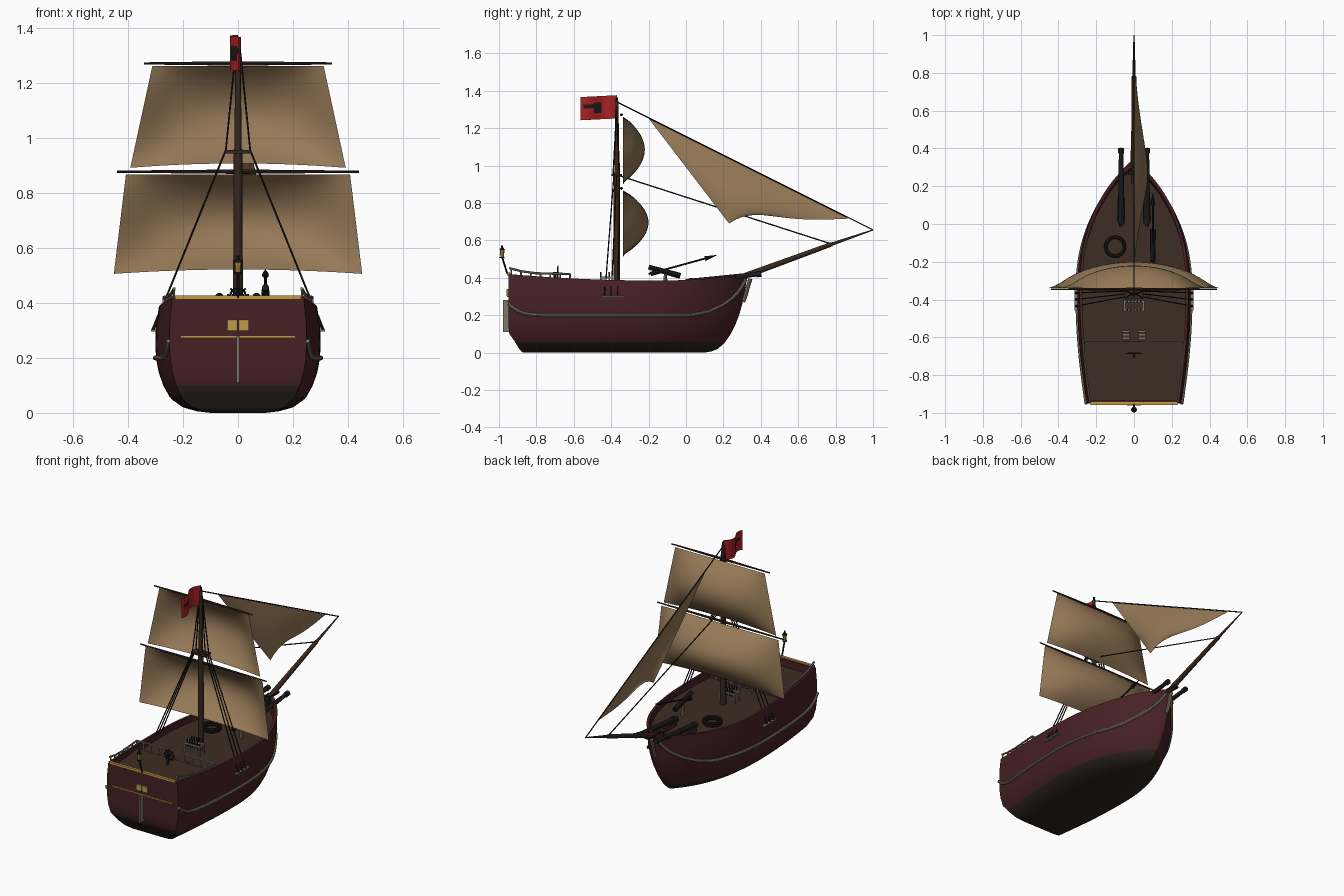
import bpy, bmesh, math
from mathutils import Vector

if "Cube" in bpy.data.objects:
    bpy.data.objects.remove(bpy.data.objects["Cube"])

def mat(name, r, g, b):
    m = bpy.data.materials.new(name)
    m.diffuse_color = (r, g, b, 1)
    m.use_nodes = True
    m.node_tree.nodes["Principled BSDF"].inputs["Base Color"].default_value = m.diffuse_color
    return m

MAROON = mat("maroon_paint", .062, .015, .018)
BOTTOM = mat("dark_bottom", .024, .017, .011)
DECK = mat("deck_brown", .046, .026, .017)
WOOD = mat("mast_wood", .036, .02, .013)
BLACK = mat("iron_black", .011, .010, .011)
ROPE = mat("rope_dark", .014, .010, .007)
TRIM = mat("weathered_trim", .22, .19, .14)
GOLD = mat("gold", .55, .32, .06)
SAIL = mat("sail_canvas", .30, .19, .095)
RED = mat("flag_red", .40, .015, .017)

def finish(name, bm, *mats):
    bmesh.ops.remove_doubles(bm, verts=bm.verts, dist=1e-5)
    me = bpy.data.meshes.new(name)
    bm.to_mesh(me)
    bm.free()
    for m in mats:
        me.materials.append(m)
    ob = bpy.data.objects.new(name, me)
    bpy.context.collection.objects.link(ob)
    return ob

def add_rod(bm, a, b, r1, r2=None, n=8):
    a, b = Vector(a), Vector(b)
    d = b - a
    M = d.to_track_quat('Z', 'Y').to_matrix().to_4x4()
    M.translation = (a + b) / 2
    bmesh.ops.create_cone(bm, cap_ends=True, segments=n, radius1=r1,
                          radius2=r1 if r2 is None else r2, depth=d.length, matrix=M)

def rods(name, m, *specs, n=8):
    bm = bmesh.new()
    for s in specs:
        add_rod(bm, *s, n=n)
    return finish(name, bm, m)

def boxes(name, m, *specs):
    """each spec: centre, size"""
    bm = bmesh.new()
    for c, s in specs:
        vs = bmesh.ops.create_cube(bm, size=1)['verts']
        for v in vs:
            v.co = Vector([v.co[i] * s[i] + c[i] for i in range(3)])
    return finish(name, bm, m)

def sheet(name, fn, nu, nv, *mats, rule=None):
    bm = bmesh.new()
    g = [[bm.verts.new(fn(i / nu, j / nv)) for j in range(nv + 1)] for i in range(nu + 1)]
    for i in range(nu):
        for j in range(nv):
            f = bm.faces.new((g[i][j], g[i + 1][j], g[i + 1][j + 1], g[i][j + 1]))
            if rule:
                f.material_index = rule(f.calc_center_median())
    return finish(name, bm, *mats)

def interp(tab, x, k=1):
    if x <= tab[0][0]:
        return tab[0][k]
    for p, q in zip(tab, tab[1:]):
        if x <= q[0]:
            return p[k] + (q[k] - p[k]) * (x - p[0]) / (q[0] - p[0])
    return tab[-1][k]

# Hull levels: height, half width, stern y, stem y
LV = [(0, .10, -.87, .10), (.006, .15, -.88, .135), (.02, .20, -.892, .17), (.05, .242, -.91, .205),
      (.06, .25, -.916, .212), (.10, .272, -.945, .24), (.15, .289, -.95, .265), (.2, .298, -.95, .285),
      (.25, .301, -.95, .30), (.32, .299, -.95, .315), (.4, .288, -.95, .33)]

def sheer(y):
    d = y + .15
    return .385 + (.035 * (d / .8) ** 2 if d < 0 else .035 * (d / .48) ** 2)

def plan(s):
    if s < .47:
        return 1 - .17 * ((.47 - s) / .47) ** 2
    return max(0, 1 - ((s - .47) / .53) ** 2.3) ** .8

def half(y, z):
    w, a, b = (interp(LV, z, k) for k in (1, 2, 3))
    return w * plan(min(1, max(0, (y - a) / (b - a))))

# Hull: lofted levels, then the inner bulwark and the deck
INNER = [(.4, .274, -.935, .305), (.345, .276, -.935, .29)]
bm = bmesh.new()
N = 40
secs = []
for i in range(N + 1):
    s = math.sin(math.pi / 2 * i / N)
    R = []
    for k, (z, w, a, b) in enumerate(LV + INNER):
        y = a + (b - a) * s
        zz = z if k == len(LV) + 1 else z + (sheer(y) - .4) * (z / .4) ** 2
        R.append((w * plan(s), y, zz))
    secs.append([[bm.verts.new((sg * x, y, z)) for x, y, z in R] for sg in (1, -1)])
def face(vs, m):
    bm.faces.new(vs).material_index = m
top = len(LV) + 1
for A, B in zip(secs, secs[1:]):
    for k in range(top):
        m = 1 if k < 4 else 0
        face((A[0][k], B[0][k], B[0][k + 1], A[0][k + 1]), m)
        face((A[1][k], A[1][k + 1], B[1][k + 1], B[1][k]), m)
    face((A[0][0], A[1][0], B[1][0], B[0][0]), 1)
    face((A[0][top], B[0][top], B[1][top], A[1][top]), 2)
R, L = secs[0]
for k in range(top):                       # transom
    face((R[k], R[k + 1], L[k + 1], L[k]), 1 if k < 5 else 0)
bmesh.ops.remove_doubles(bm, verts=bm.verts, dist=1e-4)
finish("hull", bm, MAROON, BOTTOM, DECK)

# Raised quarterdeck
sheet("quarterdeck", lambda u, v: ((2 * v - 1) * (half(-.935 + .315 * u, .4) - .014),
      -.935 + .315 * u, .372), 8, 2, DECK)
boxes("quarterdeck_bulkhead", DECK, ((0, -.622, .358), (.53, .006, .028)))

# Wale trim following the hull side
WALE = [(-.95, .262), (-.92, .235), (-.88, .213), (-.82, .202), (-.75, .2), (.03, .2), (.12, .218),
        (.2, .255), (.26, .30), (.295, .345), (.32, .39)]
def tube(name, pts, r, m):
    cu = bpy.data.curves.new(name, 'CURVE')
    cu.dimensions, cu.bevel_depth, cu.bevel_resolution, cu.use_fill_caps = '3D', r, 2, True
    sp = cu.splines.new('POLY')
    sp.points.add(len(pts) - 1)
    for p, c in zip(sp.points, pts):
        p.co = (*c, 1)
    cu.materials.append(m)
    ob = bpy.data.objects.new(name, cu)
    bpy.context.collection.objects.link(ob)
    bpy.ops.object.select_all(action='DESELECT')
    ob.select_set(True)
    bpy.context.view_layer.objects.active = ob
    bpy.ops.object.convert(target='MESH')
for sg, side in ((1, "right"), (-1, "left")):
    ys = [-.95 + 1.27 * i / 50 for i in range(51)]
    tube("wale_" + side, [(sg * (half(y, interp(WALE, y)) + .003), y, interp(WALE, y)) for y in ys], .009, TRIM)
tube("stem_post", [(0, .305, .27), (0, .32, .31), (0, .333, .36), (0, .345, .395)], .011, TRIM)

# Stern details
boxes("rudder", TRIM, ((0, -.963, .195), (.012, .032, .17)))
boxes("stern_gold_bands", GOLD, ((0, -.953, .277), (.42, .008, .008)), ((0, -.95, .42), (.46, .016, .014)))
boxes("stern_window_frames", TRIM, *[((x, -.953, .319), (.038, .008, .042)) for x in (-.021, .021)])
boxes("stern_windows", GOLD, *[((x, -.956, .319), (.03, .008, .034)) for x in (-.021, .021)])
rods("lantern_post", BLACK, ((0, -.955, .42), (0, -.983, .51), .005),
     ((0, -.983, .505), (0, -.983, .512), .013), ((0, -.983, .548), (0, -.983, .562), .016, .006),
     ((0, -.983, .562), (0, -.983, .572), .005))
rods("lantern_glass", GOLD, ((0, -.983, .51), (0, -.983, .55), .009, .013))

# Quarterdeck rails
specs = []
RAIL = [(-.945, .452), (-.88, .435), (-.8, .424), (-.62, .42)]
rx = lambda y: half(y, .4) - .008
for sg in (1, -1):
    for (a, za), (b, zb) in zip(RAIL, RAIL[1:]):
        specs.append(((sg * rx(a), a, za), (sg * rx(b), b, zb), .006))
    for i in range(7):
        y = -.935 + .315 * i / 6
        specs.append(((sg * rx(y), y, .37), (sg * rx(y), y, interp(RAIL, y)), .0045))
    specs.append(((sg * rx(-.62), -.62, .42), (sg * .065, -.62, .42), .006))
    for x in (.065, .12, .175, .225):
        specs.append(((sg * x, -.62, .345), (sg * x, -.62, .42), .0045))
rods("quarterdeck_rails", TRIM, *specs, n=6)

# Ladders to the quarterdeck, steering wheel, pin rail and coil
boxes("ladder_steps", TRIM, *[((sx * .042, -.605 + .018 * i, .368 - .009 * i), (.036, .012, .006))
                             for sx in (1, -1) for i in range(3)])
C = Vector((0, -.685, .425))
spokes = [Vector((math.cos(a), 0, math.sin(a))) for a in [i * math.pi / 4 for i in range(8)]]
rods("steering_wheel", BLACK, ((0, -.70, .372), (0, -.70, .43), .008), ((0, -.71, .425), (0, -.68, .425), .006),
     *[(C, C + d * .04, .003) for d in spokes],
     *[(C + d * .03, C + e * .03, .004) for d, e in zip(spokes, spokes[1:] + spokes[:1])], n=6)
boxes("pin_rail", TRIM, *[((0, y, .402), (.11, .01, .01)) for y in (-.455, -.41)],
      *[((x, -.4325, .402), (.01, .05, .01)) for x in (-.05, .05)],
      *[((x, y, .372), (.009, .009, .055)) for x in (-.05, .05) for y in (-.455, -.41)])
rods("belaying_pins", BLACK, *[((x * .018, y, .385), (x * .018, y, .432), .004)
                              for x in range(-2, 3) for y in (-.455, -.41)], n=6)
for k, z in enumerate((.352, .366)):
    tube("rope_coil_%d" % k, [(-.1 + .05 * math.cos(t * math.pi / 10), -.12 + .05 * math.sin(t * math.pi / 10), z)
                              for t in range(21)], .009, ROPE)

# Bow chasers and harpoon gun
for sg, side in ((1, "right"), (-1, "left")):
    x = sg * .068
    rods("bow_cannon_" + side, BLACK, ((x, .0, .375), (x, .39, .42), .018, .012),
         ((x, .375, .418), (x, .402, .421), .016), ((x, .015, .376), (x, .04, .379), .021),
         ((x, -.012, .373), (x, .002, .375), .008), n=12)
    boxes("cannon_carriage_" + side, WOOD, ((x, .08, .357), (.04, .12, .028)))
rods("harpoon_gun", BLACK, ((.1, -.2, .457), (.1, -.03, .41), .013, .016), ((.1, -.2, .42), (.1, .12, .508), .005),
     ((.1, .1, .502), (.1, .165, .521), .013, .001), ((.1, -.19, .42), (.1, -.13, .437), .012))
rods("harpoon_stand", TRIM, ((.1, -.11, .345), (.1, -.11, .43), .012, .008))

# Mast, bowsprit, yards and crosstrees
MY = -.37
rods("mast", WOOD, ((0, MY, .34), (0, MY, .96), .018, .016), ((0, MY, .93), (0, MY, 1.345), .014, .009), n=12)
rods("mast_top_cap", BLACK, ((0, MY, 1.34), (0, MY, 1.365), .006))
boxes("crosstrees", WOOD, ((0, MY, .95), (.10, .055, .012)))
rods("bowsprit", WOOD, ((0, .22, .375), (0, .78, .58), .017, .012), ((0, .78, .58), (0, 1, .656), .009, .003), n=12)
boxes("bowsprit_bits", BLACK, ((0, .27, .4), (.06, .02, .035)), ((0, .34, .417), (.035, .10, .012)))
for name, z, w in (("lower_yard", .878, .44), ("upper_yard", 1.272, .342)):
    rods(name, WOOD, *[((0, MY + .025, z), (sg * w, MY + .025, z), .008, .004) for sg in (1, -1)])

# Square sails bellied forward
def square(name, z0, z1, w0, w1, belly):
    def fn(u, v):
        x = 2 * u - 1
        b = belly * (1 - .8 * x * x) * math.sin(math.pi * v) ** .8 if 0 < v < 1 else 0
        return (x * (w0 + (w1 - w0) * v), -.338 + b * (1 - x ** 8),
                z0 + (z1 - z0) * v + .016 * (1 - v) * (1 - x * x))
    sheet(name, fn, 20, 14, SAIL)
square("lower_sail", .506, .868, .452, .408, .138)
square("upper_sail", .892, 1.262, .392, .312, .118)

# Jib hung from the forestay
A, B, K = Vector((0, -.2, 1.252)), Vector((0, .87, .716)), Vector((.065, .23, .69))
def jib(u, v):
    p = A.lerp(B, u).lerp(K, v)
    p.x += .035 * math.sin(math.pi * u) * math.sin(math.pi * min(1, v))
    p.z += .5 * u ** 4 * v ** 4 * (1 - v)
    return p
sheet("jib_sail", jib, 18, 14, SAIL)

# Stays, shrouds and channels
rods("stays", ROPE, ((0, MY, 1.34), (0, 1, .656), .0035), ((0, MY, .95), (0, .78, .58), .0035), n=6)
sh = []
for sg in (1, -1):
    for i in range(3):
        y = -.435 + .035 * i
        sh.append(((sg * .31, y, .30), (sg * .045, MY - .015 + .015 * i, .955), .0035))
        sh.append(((sg * .31, y, .30), (sg * .288, y, .355), .006))
    for dy in (-.02, .015):
        sh.append(((sg * .045, MY + dy, .95), (sg * .009, MY, 1.31), .0035))
rods("shrouds", ROPE, *sh, n=6)
boxes("channels", TRIM, *[((sg * .303, -.395, .30), (.026, .125, .008)) for sg in (1, -1)])

# Flag with a plain dark patch
def patch(c):
    blob = abs(c.y + .472) < .017 and abs(c.z - 1.308) < .026
    bar = abs(c.z - 1.318) < .01 and -.545 < c.y < -.45
    return 1 if blob or bar else 0
sheet("flag", lambda u, v: (-.016 * u - .024 * math.sin(u * 5.5), -.37 - .195 * u,
      1.252 + .124 * v - .01 * u), 24, 18, RED, BLACK, rule=patch)

# Smooth the curved surfaces and keep hard edges
bpy.ops.object.select_all(action='SELECT')
bpy.context.view_layer.objects.active = bpy.data.objects["hull"]
bpy.ops.object.shade_smooth_by_angle(angle=math.radians(35))
